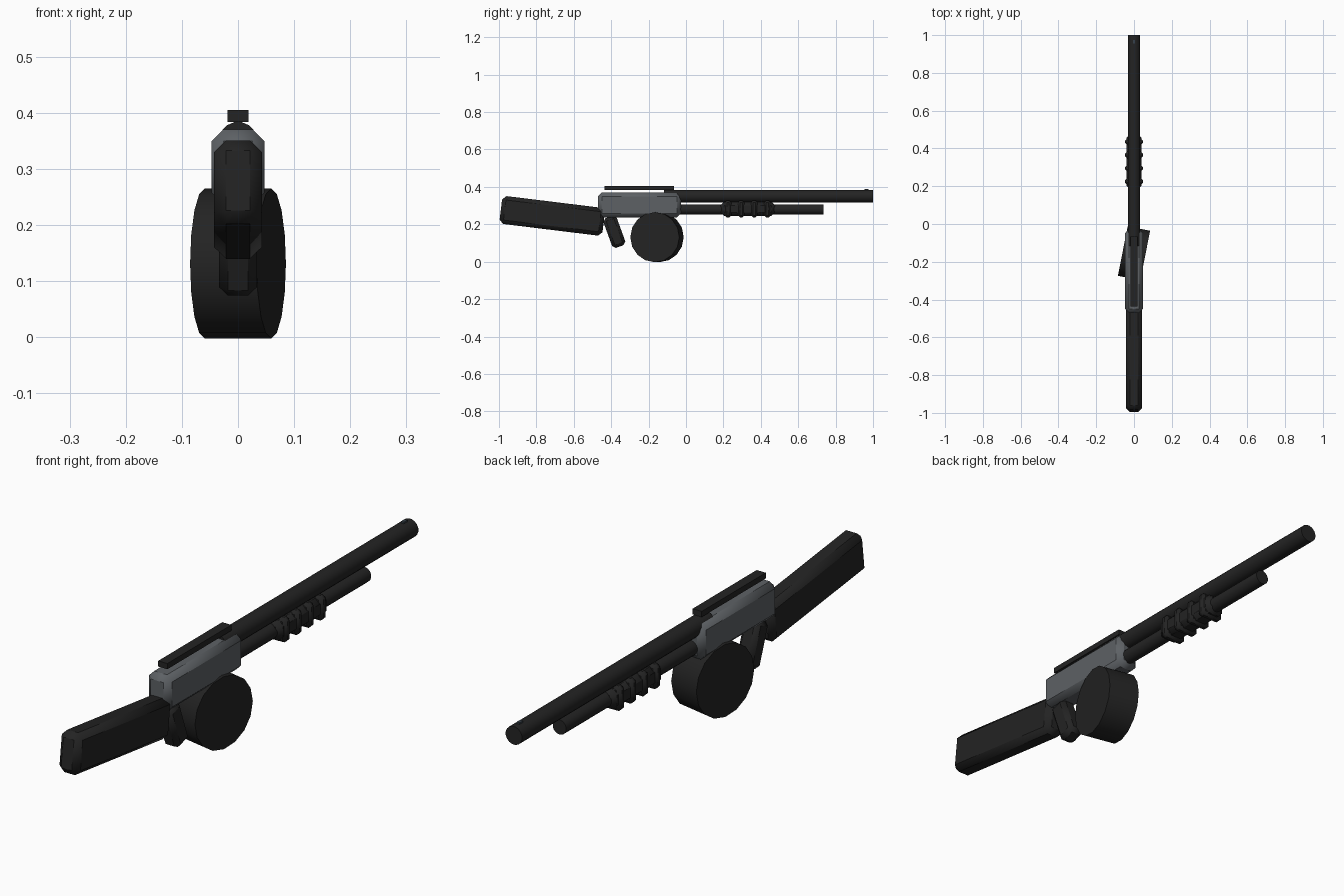
import bpy
from math import radians, pi, cos

cube = bpy.data.objects.get("Cube")
if cube:
    bpy.data.objects.remove(cube, do_unlink=True)


def material(name, rgb):
    mat = bpy.data.materials.new(name)
    mat.use_nodes = True
    colour = (*rgb, 1)
    mat.diffuse_color = colour
    mat.node_tree.nodes["Principled BSDF"].inputs["Base Color"].default_value = colour
    return mat


BLACK = material("matte black", (0.017, 0.017, 0.017))
STEEL = material("grey steel", (0.11, 0.12, 0.13))
SIGHT = material("blue grey", (0.04, 0.055, 0.07))


def finish(name, mat):
    obj = bpy.context.object
    obj.name = name
    obj.data.materials.append(mat)
    bpy.ops.object.transform_apply(location=False, rotation=True, scale=True)
    bpy.ops.object.shade_smooth_by_angle(angle=radians(30))
    return obj


def box(name, mat, centre, size, bevel=0, tilt=0):
    """Chamfered box, tilted about x."""
    bpy.ops.mesh.primitive_cube_add(size=1, location=centre, rotation=(radians(tilt), 0, 0))
    bpy.context.object.scale = size
    obj = finish(name, mat)
    if bevel:
        mod = obj.modifiers.new("chamfer", "BEVEL")
        mod.width = bevel
        mod.segments = 1
        mod.limit_method = "ANGLE"
    return obj


def cylinder(name, mat, centre, radius, length, axis, sides=16):
    """Cylinder along x or y with a flat side up; radius is to the flats."""
    turn = (pi / 2, pi / sides, 0) if axis == "y" else (pi / sides, pi / 2, 0)
    bpy.ops.mesh.primitive_cylinder_add(vertices=sides, radius=radius / cos(pi / sides),
                                        depth=length, location=centre, rotation=turn)
    return finish(name, mat)


def tube(name, mat, y0, y1, z, radius):
    return cylinder(name, mat, (0, (y0 + y1) / 2, z), radius, y1 - y0, "y")


# Receiver and the rail above it
box("receiver", STEEL, (0, -0.249, 0.303), (0.094, 0.443, 0.134), 0.021)
box("top_rail", BLACK, (0, -0.251, 0.394), (0.037, 0.372, 0.021))

# Shoulder stock and hand grip
box("stock", BLACK, (0, -0.715, 0.245), (0.085, 0.554, 0.15), 0.021, -7)
box("grip", BLACK, (0, -0.383, 0.16), (0.067, 0.075, 0.168), 0.016, 20)

# Barrel, lower tube and front sight
tube("barrel", BLACK, -0.117, 1.0, 0.35, 0.033)
tube("lower_tube", BLACK, -0.04, 0.735, 0.28, 0.027)
box("front_sight", SIGHT, (0, 0.965, 0.382), (0.012, 0.02, 0.014))

# Drum
cylinder("drum", BLACK, (0, -0.155, 0.131), 0.131, 0.121, "x")

# Sliding foregrip with four ribs
box("foregrip", BLACK, (0, 0.33, 0.282), (0.08, 0.29, 0.075), 0.018)
for i in range(4):
    box(f"foregrip_rib_{i + 1}", BLACK, (0, 0.225 + 0.07 * i, 0.282), (0.095, 0.036, 0.092), 0.012)
